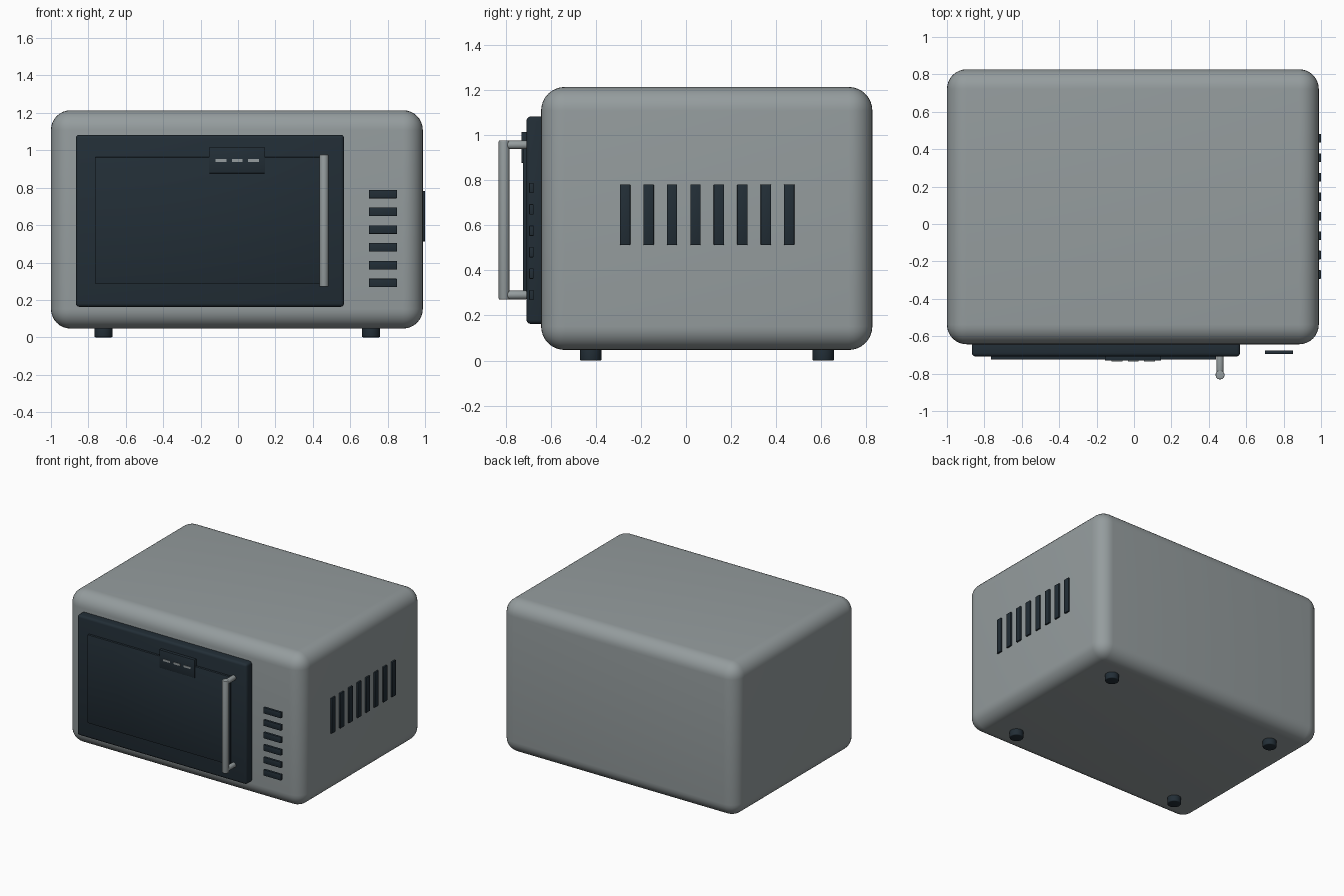
import bpy, math

if "Cube" in bpy.data.objects:
    bpy.data.objects.remove(bpy.data.objects["Cube"])

def material(name, rgb):
    m = bpy.data.materials.new(name)
    m.diffuse_color = (*rgb, 1)
    m.use_nodes = True
    m.node_tree.nodes["Principled BSDF"].inputs["Base Color"].default_value = m.diffuse_color
    return m

GREY = material("warm_grey", (0.30, 0.335, 0.342))
DARK = material("dark_slate", (0.016, 0.027, 0.037))

def finish(o, name, mat, bevel, segments):
    o.name = name
    o.data.materials.append(mat)
    if bevel:
        b = o.modifiers.new("bevel", 'BEVEL')
        b.width, b.segments = bevel, segments
        b.limit_method = 'ANGLE'
        bpy.ops.object.modifier_apply(modifier=b.name)
    bpy.ops.object.shade_smooth_by_angle(angle=math.radians(35))
    return o

def box(name, x, y, z, mat, bevel=0, segments=2):
    """Box given by (min, max) on each axis."""
    bpy.ops.mesh.primitive_cube_add(size=1, location=[sum(r) / 2 for r in (x, y, z)])
    o = bpy.context.object
    o.scale = [r[1] - r[0] for r in (x, y, z)]
    bpy.ops.object.transform_apply(location=False, rotation=False, scale=True)
    return finish(o, name, mat, bevel, segments)

def rod(name, loc, r, depth, mat, rot=(0, 0, 0), bevel=0):
    bpy.ops.mesh.primitive_cylinder_add(vertices=32, radius=r, depth=depth, location=loc, rotation=rot)
    return finish(bpy.context.object, name, mat, bevel, 3)

# rounded housing
box("housing", (-1, 0.988), (-0.643, 0.827), (0.047, 1.214), GREY, 0.105, 8)

# door with window panel
box("door", (-0.867, 0.567), (-0.708, -0.62), (0.163, 1.083), DARK, 0.018, 3)
box("window", (-0.765, 0.438), (-0.724, -0.70), (0.288, 0.963), DARK, 0.003)

# display with three dashes
box("display", (-0.155, 0.145), (-0.731, -0.70), (0.877, 1.015), DARK, 0.003)
for i in range(3):
    x = -0.09 + 0.086 * i
    box(f"display_dash_{i + 1}", (x - 0.029, x + 0.029), (-0.734, -0.728), (0.938, 0.953), GREY)

# handle bar and its two posts
rod("handle_bar", (0.46, -0.807, 0.624), 0.024, 0.706, GREY, bevel=0.005)
for side, z in (("top", 0.957), ("bottom", 0.291)):
    rod(f"handle_post_{side}", (0.46, -0.755, z), 0.019, 0.1, GREY, (math.pi / 2, 0, 0), 0.005)

# column of buttons
for i in range(6):
    z = 0.766 - 0.095 * i
    box(f"button_{i + 1}", (0.70, 0.85), (-0.696, -0.676), (z - 0.023, z + 0.023), DARK, 0.003)

# vent slots on the right side
for i in range(8):
    y = -0.27 + 0.104 * i
    box(f"side_vent_{i + 1}", (0.975, 1.0), (y - 0.023, y + 0.023), (0.513, 0.782), DARK, 0.003)

# feet
for x in (-0.719, 0.711):
    for y in (-0.423, 0.609):
        rod(f"foot_{'left' if x < 0 else 'right'}_{'front' if y < 0 else 'back'}",
            (x, y, 0.03), 0.048, 0.06, DARK, bevel=0.006)
